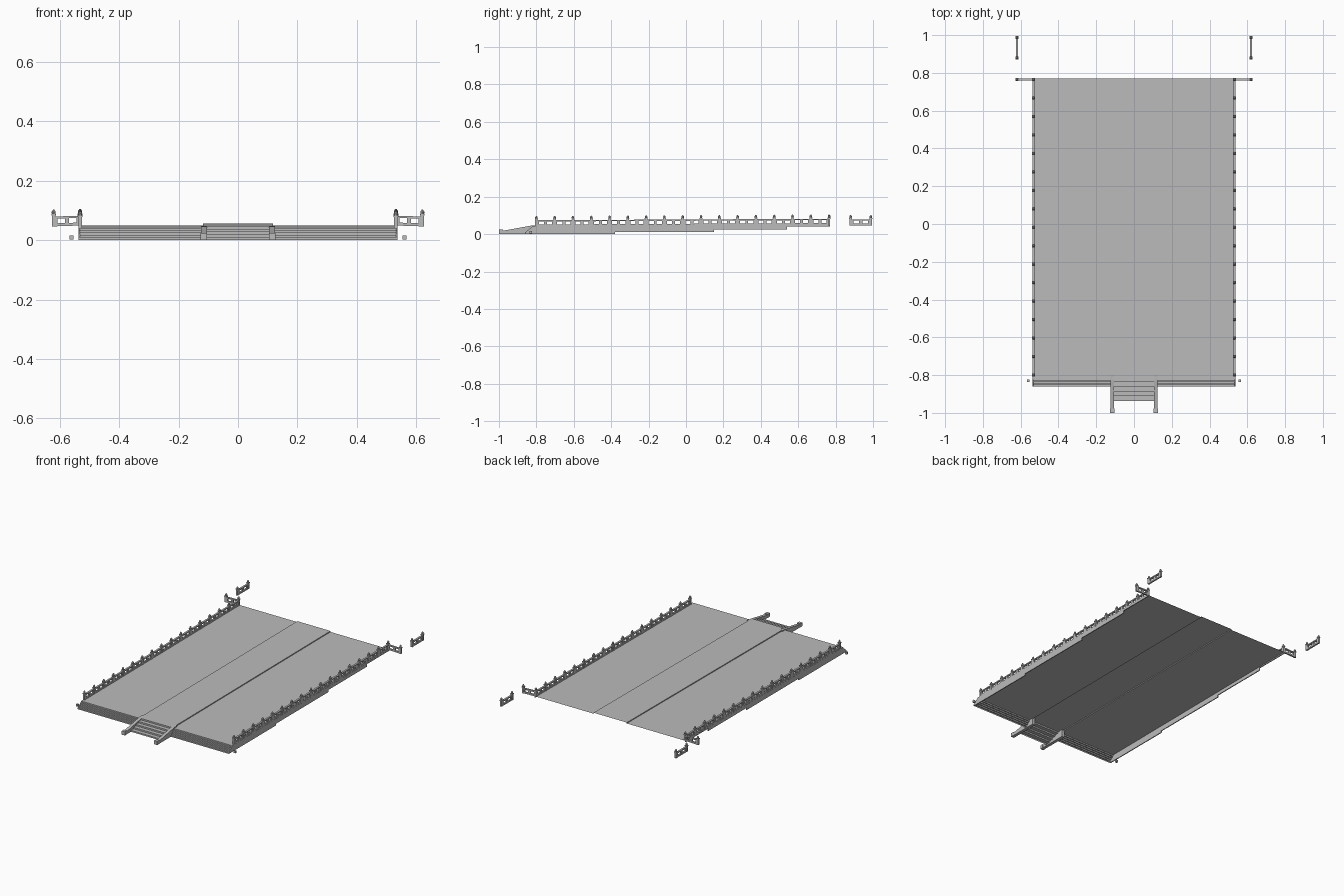
import bpy, bmesh
from mathutils import Matrix, Vector

cube = bpy.data.objects.get("Cube")
if cube:
    bpy.data.objects.remove(cube, do_unlink=True)

stone = bpy.data.materials.new("grey stone")
stone.use_nodes = True
stone.diffuse_color = (0.5, 0.5, 0.5, 1)
stone.node_tree.nodes["Principled BSDF"].inputs["Base Color"].default_value = (0.5, 0.5, 0.5, 1)

FRONT, BACK = -0.82, 0.77
HALF, PATH = 0.535, 0.118


def deck_z(y):
    """Height of the gently rising terrace at y."""
    return 0.041 + 0.008 * (y - FRONT) / (BACK - FRONT)


def finish(name, bm):
    mesh = bpy.data.meshes.new(name)
    bm.to_mesh(mesh)
    bm.free()
    mesh.materials.append(stone)
    obj = bpy.data.objects.new(name, mesh)
    bpy.context.collection.objects.link(obj)
    return obj


def box(bm, lo, hi):
    lo, hi = Vector(lo), Vector(hi)
    size = hi - lo
    m = Matrix.Translation((lo + hi) / 2) @ Matrix.Diagonal((*size, 1))
    bmesh.ops.create_cube(bm, size=1, matrix=m)


def sheet(name, profile, x0, x1):
    """Sweep an open (y, z) profile across x."""
    bm = bmesh.new()
    rows = [[bm.verts.new((x, y, z)) for x in (x0, x1)] for y, z in profile]
    for a, b in zip(rows, rows[1:]):
        bm.faces.new((a[0], a[1], b[1], b[0]))
    return finish(name, bm)


def slab(bm, outline, x0, x1):
    """Solid plate from a closed (y, z) outline."""
    face = bm.faces.new([bm.verts.new((x0, y, z)) for y, z in outline])
    ext = bmesh.ops.extrude_face_region(bm, geom=[face])
    moved = [v for v in ext["geom"] if isinstance(v, bmesh.types.BMVert)]
    bmesh.ops.translate(bm, vec=(x1 - x0, 0, 0), verts=moved)
    bmesh.ops.recalc_face_normals(bm, faces=bm.faces)


def steps(y0, y1, top, count):
    """Stair profile from the ground up to the given height."""
    run, rise = (y1 - y0) / count, top / count
    pts = []
    for i in range(count):
        pts += [(y0 + i * run, i * rise), (y0 + i * run, (i + 1) * rise)]
    return pts + [(y1, top)]


def post(bm, x, y, z):
    """Square post with a collar and a domed cap."""
    box(bm, (x - .006, y - .006, z), (x + .006, y + .006, z + .037))
    box(bm, (x - .008, y - .008, z + .036), (x + .008, y + .008, z + .041))
    for bottom, height, r1, r2 in ((.041, .008, .006, .007), (.049, .007, .007, .002)):
        bmesh.ops.create_cone(bm, cap_ends=True, segments=8, radius1=r1, radius2=r2, depth=height,
                              matrix=Matrix.Translation((x, y, z + bottom + height / 2)))


def beam(bm, a, b, z0, z1, half):
    """Bar between two floor points, offset above their heights."""
    a, b = Vector(a), Vector(b)
    along = (b - a).normalized()
    side = Vector((-along.y, along.x, 0)).normalized() * half
    v = [bm.verts.new(p + s + Vector((0, 0, z)))
         for p in (a, b) for s, z in ((-side, z0), (side, z0), (side, z1), (-side, z1))]
    for i in range(4):
        j = (i + 1) % 4
        bm.faces.new((v[i], v[j], v[j + 4], v[i + 4]))
    bm.faces.new(v[:4][::-1])
    bm.faces.new(v[4:])


def bay(bm, a, b):
    """Pierced panel between two posts: rails, jambs and a centre block."""
    a, b = Vector(a), Vector(b)
    beam(bm, a, b, 0, .010, .005)
    beam(bm, a, b, .026, .033, .006)
    for t0, t1 in ((.05, .14), (.42, .58), (.86, .95)):
        beam(bm, a.lerp(b, t0), a.lerp(b, t1), .009, .027, .004)


# Terrace surface: two side lawns and a raised middle path
for name, s in (("left", 1), ("right", -1)):
    x0, x1 = sorted((s * PATH, s * HALF))
    sheet(name + "_terrace", [(FRONT, deck_z(FRONT)), (BACK, deck_z(BACK))], x0, x1)
    sheet(name + "_front_steps", steps(-0.86, FRONT, deck_z(FRONT), 5), x0, x1)

    # Kerb of the raised path
    bm = bmesh.new()
    ends = [(y, deck_z(y) + dz) for y, dz in ((FRONT, 0), (BACK, 0), (BACK, .006), (FRONT, .006))]
    bm.faces.new([bm.verts.new((s * PATH, y, z)) for y, z in ends])
    finish(name + "_path_kerb", bm)

    # Side wall whose foot climbs in stages
    bm = bmesh.new()
    foot = [(-0.38, 0), (-0.38, .011), (.15, .011), (.15, .025), (.54, .025), (.54, .041), (BACK, .041)]
    outline = [(-0.86, 0)] + foot + [(BACK, deck_z(BACK)), (FRONT, deck_z(FRONT)), (-0.86, .010)]
    slab(bm, outline, s * (HALF - .004), s * (HALF + .002))
    finish(name + "_side_wall", bm)

    # Long balustrade with a return at the back
    bm = bmesh.new()
    count = 17
    ys = [-0.80 + i * 1.565 / (count - 1) for i in range(count)]
    pts = [(s * (HALF - .004), y, deck_z(y)) for y in ys]
    pts.append((s * 0.62, ys[-1], deck_z(BACK) - .003))
    for p in pts:
        post(bm, *p)
    for a, b in zip(pts, pts[1:]):
        bay(bm, a, b)
    finish(name + "_balustrade", bm)

    # Detached balustrade section behind
    bm = bmesh.new()
    ends = [(s * 0.62, y, .046) for y in (.88, .988)]
    for p in ends:
        post(bm, *p)
    bay(bm, *ends)
    finish(name + "_rear_balustrade", bm)

    # Sloping cheek wall beside the middle stairs, with an end block
    bm = bmesh.new()
    slab(bm, [(-0.99, 0), (-0.80, 0), (-0.80, .048), (-0.83, .045), (-0.99, .016)],
         s * .105, s * .125)
    box(bm, (s * .115 - .011, -1, 0), (s * .115 + .011, -.978, .024))
    finish(name + "_stair_cheek", bm)

    # Small marker block by the front corner
    bm = bmesh.new()
    box(bm, (s * .56 - .006, -.836, .002), (s * .56 + .006, -.824, .016))
    finish(name + "_corner_block", bm)

path_front = deck_z(FRONT) + .006
sheet("middle_path", [(FRONT, path_front), (BACK, deck_z(BACK) + .006)], -PATH, PATH)
sheet("middle_stairs", steps(-0.937, -0.81, path_front, 5), -.106, .106)
